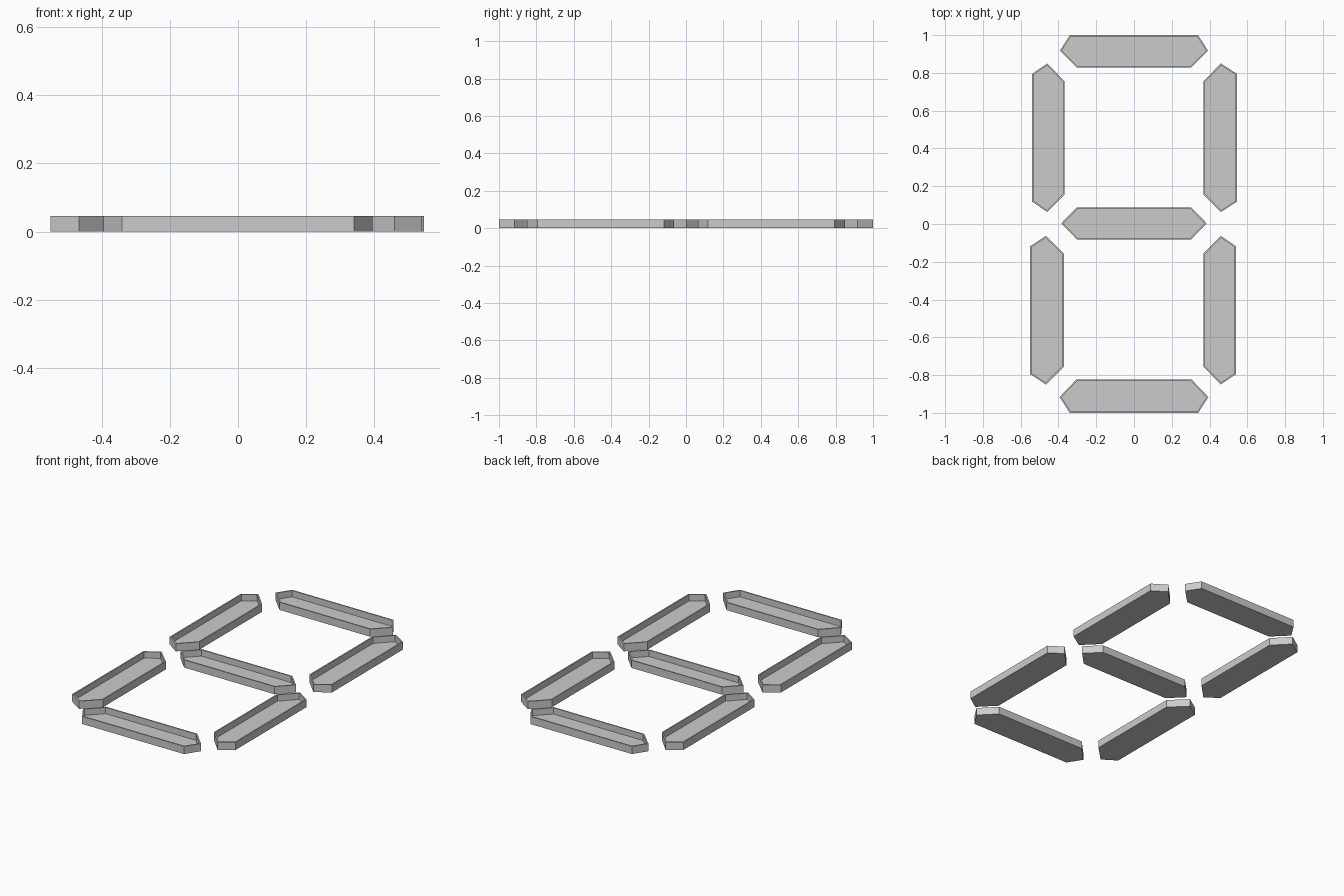
import bpy
import bmesh

cube = bpy.data.objects.get("Cube")
if cube:
    bpy.data.objects.remove(cube, do_unlink=True)

HEIGHT = 0.046
WALL = 0.008
FLOOR = 0.008

grey = bpy.data.materials.new("plain grey")
grey.use_nodes = True
colour = (0.6, 0.6, 0.6, 1)
grey.diffuse_color = colour
grey.node_tree.nodes["Principled BSDF"].inputs["Base Color"].default_value = colour


def tray(name, points):
    """Six-sided open tray with a thin floor and thin upright walls."""
    bm = bmesh.new()
    base = bm.faces.new([bm.verts.new((x, y, 0)) for x, y in points])
    base.normal_update()
    if base.normal.z < 0:
        base.normal_flip()
    # Raise the outline to a solid slab
    solid = bmesh.ops.extrude_face_region(bm, geom=[base], use_keep_orig=True)["geom"]
    top_verts = [g for g in solid if isinstance(g, bmesh.types.BMVert)]
    bmesh.ops.translate(bm, verts=top_verts, vec=(0, 0, HEIGHT))
    bmesh.ops.recalc_face_normals(bm, faces=bm.faces[:])
    # Leave a thin rim and sink the middle down to the floor
    top = max(bm.faces, key=lambda f: f.calc_center_median().z)
    bmesh.ops.inset_region(bm, faces=[top], thickness=WALL, use_even_offset=True)
    sunk = bmesh.ops.extrude_discrete_faces(bm, faces=[top])["faces"][0]
    bmesh.ops.translate(bm, verts=sunk.verts[:], vec=(0, 0, FLOOR - HEIGHT))
    bmesh.ops.recalc_face_normals(bm, faces=bm.faces[:])
    mesh = bpy.data.meshes.new(name)
    bm.to_mesh(mesh)
    bm.free()
    mesh.materials.append(grey)
    bpy.context.collection.objects.link(bpy.data.objects.new(name, mesh))


def bar(outer, inner, tip, tip_y, outer_half, inner_half):
    """Outline of a bar lying along x."""
    return [(-tip, tip_y), (-inner_half, inner), (inner_half, inner),
            (tip, tip_y), (outer_half, outer), (-outer_half, outer)]


def post(outer, inner, tip_x, side):
    """Outline of an upright bar, above (side 1) or below (side -1) the middle."""
    outline = [(tip_x, 0.063), (inner, 0.157), (inner, 0.755),
               (tip_x, 0.85), (outer, 0.795), (outer, 0.118)]
    return [(x, y * side) for x, y in outline]


# Cross bars
tray("top_bar", bar(1.0, 0.828, 0.392, 0.918, 0.339, 0.302))
tray("middle_bar", bar(0.088, -0.082, 0.386, 0.003, 0.302, 0.302))
tray("bottom_bar", bar(-1.0, -0.823, 0.394, -0.916, 0.34, 0.305))

# Side bars
tray("upper_left_bar", post(0.545, 0.367, 0.46, 1))
tray("lower_left_bar", post(0.54, 0.367, 0.459, -1))
tray("upper_right_bar", post(-0.539, -0.367, -0.459, 1))
tray("lower_right_bar", post(-0.55, -0.371, -0.466, -1))
